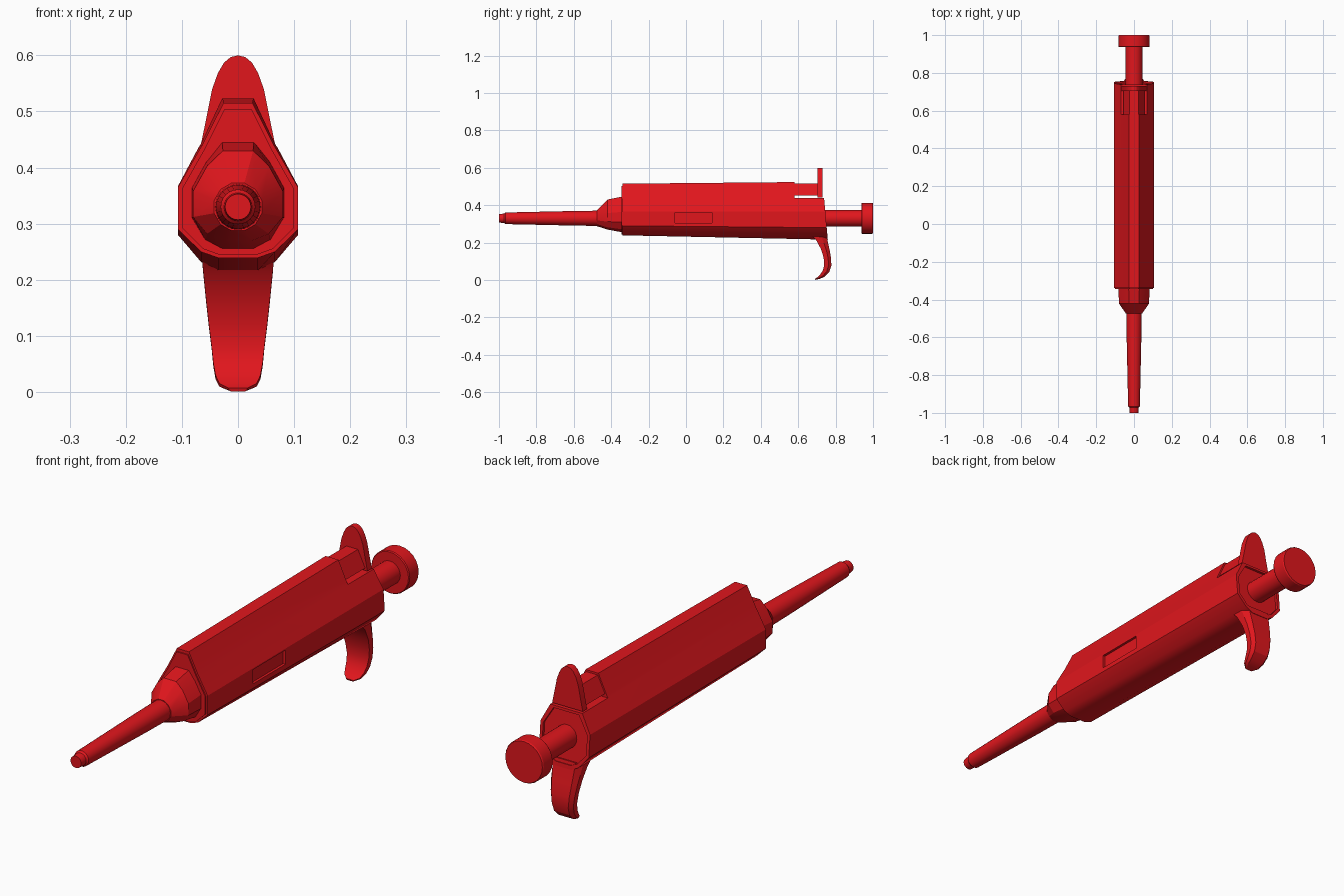
import bpy, bmesh
from math import sin, cos, pi, radians

if "Cube" in bpy.data.objects:
    bpy.data.objects.remove(bpy.data.objects["Cube"])

red = bpy.data.materials.new("red_plastic")
red.diffuse_color = (0.75, 0.008, 0.012, 1)
red.use_nodes = True
red.node_tree.nodes["Principled BSDF"].inputs["Base Color"].default_value = red.diffuse_color
AXIS_Z = 0.33


def loft(name, rings):
    """Skin a list of equal-length point rings and cap both ends."""
    bm = bmesh.new()
    rows = [[bm.verts.new(p) for p in ring] for ring in rings]
    n = len(rows[0])
    for a, b in zip(rows, rows[1:]):
        for i in range(n):
            j = (i + 1) % n
            bm.faces.new((a[i], a[j], b[j], b[i]))
    bm.faces.new(rows[0])
    bm.faces.new(rows[-1])
    bmesh.ops.recalc_face_normals(bm, faces=bm.faces)
    mesh = bpy.data.meshes.new(name)
    bm.to_mesh(mesh)
    bm.free()
    mesh.materials.append(red)
    ob = bpy.data.objects.new(name, mesh)
    bpy.context.collection.objects.link(ob)
    return ob


def section(half, y, slant=0.0):
    """Mirror a half outline (x, z) into a closed ring at depth y."""
    pts = half + [(-x, z) for x, z in reversed(half) if x > 0]
    return [(x, y + slant * (0.44 - z), z) for x, z in pts]


def turned(name, profile, n=24):
    """Round part along y from (y, radius) pairs."""
    return loft(name, [[(r * cos(2 * pi * i / n), y, AXIS_Z + r * sin(2 * pi * i / n))
                        for i in range(n)] for y, r in profile])


def box(name, x, y, z):
    return loft(name, [[(a, b, z[0]), (a, b, z[1]), (c, b, z[1]), (c, b, z[0])]
                       for a, c in [x] for b in y])


def cut(target, cutter):
    cutter.hide_render = True
    mod = target.modifiers.new("cut", 'BOOLEAN')
    mod.operation = 'DIFFERENCE'
    mod.solver = 'EXACT'
    mod.object = cutter
    bpy.context.view_layer.objects.active = target
    bpy.ops.object.modifier_apply(modifier=mod.name)
    bpy.data.objects.remove(cutter)


# Handle body: faceted, slightly deeper toward the back, slanted rear face
front_half = [(0.026, 0.515), (0.064, 0.44), (0.107, 0.365), (0.107, 0.29),
              (0.066, 0.25), (0.035, 0.239)]
back_half = [(0.028, 0.525), (0.066, 0.444), (0.107, 0.367), (0.107, 0.28),
             (0.066, 0.232), (0.035, 0.216)]
body = loft("handle_body", [section(front_half, -0.34), section(back_half, 0.738, 0.09)])
cut(body, box("notch_cutter", (-0.2, 0.2), (0.58, 1.0), (0.438, 0.7)))
cut(body, box("window_cutter", (0.097, 0.2), (-0.06, 0.14), (0.305, 0.36)))
rear_half = [(0.055, 0.428), (0.095, 0.362), (0.095, 0.286), (0.06, 0.245), (0.032, 0.232)]
cut(body, loft("rear_recess_cutter", [section(rear_half, 0.728, 0.09),
                                      section(rear_half, 0.80, 0.09)]))

# Raised lip on the front end of the body
lip_half = [(x * 0.93, AXIS_Z + (z - AXIS_Z) * 0.94) for x, z in front_half]
loft("front_lip", [section(lip_half, -0.33), section(lip_half, -0.345)])

# Nose: rounded teardrop collar blending into the round shaft
collar = [(0.028, 0.447), (0.056, 0.412), (0.082, 0.365), (0.082, 0.31),
          (0.058, 0.27), (0.028, 0.254)]
mid = [(0.027, 0.430), (0.055, 0.403), (0.080, 0.358), (0.080, 0.312),
       (0.055, 0.282), (0.025, 0.270)]
end = [(0.044 * sin(radians(a)), AXIS_Z + 0.044 * cos(radians(a)))
       for a in (15, 45, 75, 105, 135, 165)]
loft("nose_collar", [section(collar, -0.335), section(mid, -0.42), section(end, -0.475)])

# Tip shaft
turned("tip_shaft", [(-0.45, 0.041), (-0.60, 0.039), (-0.965, 0.031), (-0.972, 0.025),
                     (-1.0, 0.023)])

# Plunger rod and thumb cap
turned("plunger_rod", [(0.70, 0.045), (0.95, 0.045)])
turned("plunger_cap", [(0.937, 0.080), (0.941, 0.083), (0.995, 0.083), (1.0, 0.080)])

# Tip ejector: arm lying in the notch and upright thumb plate
arm_half = [(0.025, 0.516), (0.056, 0.451)]
loft("ejector_arm", [section(arm_half, 0.57), section(arm_half, 0.71)])
plate_half = [(0, 0.60), (0.013, 0.597), (0.025, 0.587), (0.036, 0.568), (0.046, 0.54),
              (0.056, 0.49), (0.066, 0.442)]
loft("ejector_plate", [section(plate_half, 0.704), section(plate_half, 0.731)])

# Finger hook: (outer y, outer z, inner y, inner z, half width)
hook = [(0.752, 0.245, 0.675, 0.235, 0.064), (0.757, 0.21, 0.695, 0.215, 0.062),
        (0.768, 0.16, 0.722, 0.165, 0.057), (0.776, 0.115, 0.736, 0.12, 0.052),
        (0.777, 0.075, 0.739, 0.08, 0.047), (0.766, 0.042, 0.732, 0.052, 0.044),
        (0.742, 0.018, 0.718, 0.030, 0.040), (0.715, 0.006, 0.703, 0.015, 0.033),
        (0.692, 0.001, 0.690, 0.007, 0.016)]
rings = []
for oy, oz, iy, iz, w in hook:
    my, mz = oy * 0.6 + iy * 0.4, oz * 0.6 + iz * 0.4
    rings.append([(-w, my, mz), (-w * 0.75, oy, oz), (w * 0.75, oy, oz), (w, my, mz),
                  (w, iy, iz), (-w, iy, iz)])
loft("finger_hook", rings)

# Smooth shading with crisp edges
bpy.ops.object.select_all(action='SELECT')
bpy.ops.object.shade_smooth_by_angle(angle=radians(25))
